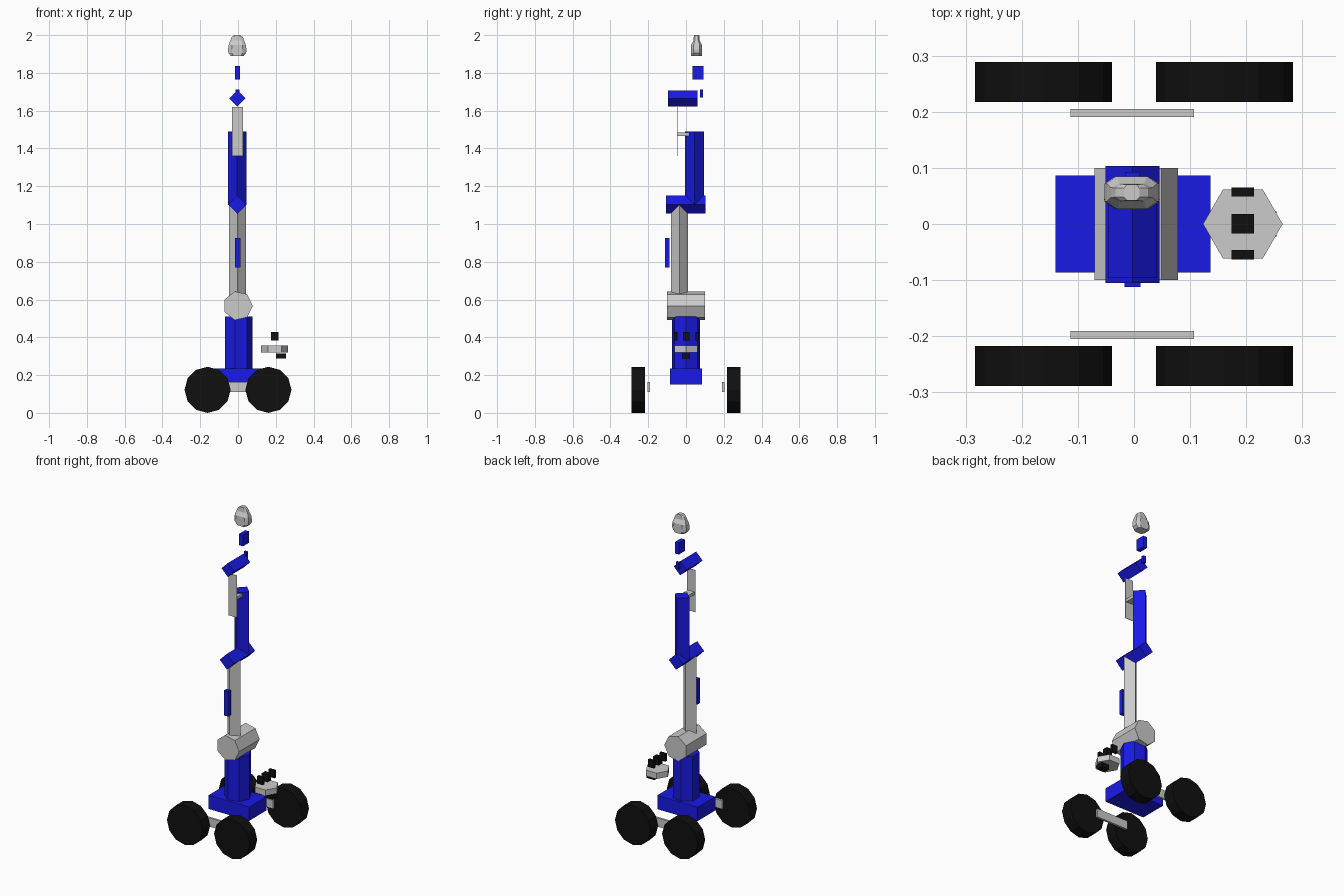
import bpy, bmesh, math
from mathutils import Matrix

if "Cube" in bpy.data.objects:
    bpy.data.objects.remove(bpy.data.objects["Cube"])


def mat(name, col):
    m = bpy.data.materials.new(name)
    m.diffuse_color = (*col, 1)
    m.use_nodes = True
    m.node_tree.nodes["Principled BSDF"].inputs["Base Color"].default_value = m.diffuse_color
    return m


BLUE = mat("blue_paint", (0.01, 0.01, 0.8))
BLACK = mat("black_rubber", (0.005, 0.005, 0.005))


def finish(bm, name, material):
    bmesh.ops.recalc_face_normals(bm, faces=bm.faces)
    me = bpy.data.meshes.new(name)
    bm.to_mesh(me)
    bm.free()
    ob = bpy.data.objects.new(name, me)
    bpy.context.collection.objects.link(ob)
    if material:
        me.materials.append(material)
    return ob


def box(name, xr, yr, zr, material=None):
    bm = bmesh.new()
    size = [r[1] - r[0] for r in (xr, yr, zr)]
    mid = [(r[0] + r[1]) / 2 for r in (xr, yr, zr)]
    bmesh.ops.create_cube(bm, size=1, matrix=Matrix.Translation(mid) @ Matrix.Diagonal((*size, 1)))
    return finish(bm, name, material)


def prism(name, n, r, centre, span, axis='Z', material=None):
    """n-sided prism with a corner on +x; centre = (x, y) for Z axis or (x, z) for Y axis"""
    bm = bmesh.new()
    rings = []
    for h in span:
        ring = []
        for i in range(n):
            a = 2 * math.pi * i / n
            u, v = centre[0] + r * math.cos(a), centre[1] + r * math.sin(a)
            ring.append(bm.verts.new((u, v, h) if axis == 'Z' else (u, h, v)))
        rings.append(ring)
        bm.faces.new(ring)
    for i in range(n):
        j = (i + 1) % n
        bm.faces.new((rings[0][i], rings[0][j], rings[1][j], rings[1][i]))
    return finish(bm, name, material)


# Wheels and side rails
for side, s in (("front", -1), ("back", 1)):
    for end, x in (("left", -0.161), ("right", 0.161)):
        prism(f"wheel_{side}_{end}", 12, 0.122, (x, 0.122),
              (s * 0.217, s * 0.289), 'Y', BLACK)
    ys = sorted((s * 0.191, s * 0.205))
    box(f"side_rail_{side}", (-0.113, 0.107), ys, (0.11, 0.163))

# Chassis, column and shoulder drum
box("chassis", (-0.14, 0.136), (-0.086, 0.086), (0.15, 0.235), BLUE)
prism("column", 7, 0.077, (0, 0), (0.2, 0.51), 'Z', BLUE)
prism("shoulder_drum", 7, 0.078, (0, 0.567), (-0.1, 0.1), 'Y')

# Lower arm with its cover, elbow, upper arm
prism("lower_arm", 4, 0.045, (-0.003, -0.035), (0.6, 1.1))
box("lower_arm_cover", (-0.017, 0.012), (-0.112, -0.087), (0.77, 0.925), BLUE)
prism("elbow", 4, 0.048, (-0.003, 1.103), (-0.105, 0.103), 'Y', BLUE)
prism("upper_arm", 4, 0.05, (-0.004, 0.044), (1.1, 1.49), 'Z', BLUE)

# Thin forearm plate and the strut holding it
box("forearm_plate", (-0.032, 0.026), (-0.047, -0.045), (1.36, 1.62))
box("plate_strut", (-0.025, 0.02), (-0.045, 0.015), (1.466, 1.484))

# Wrist parts
prism("wrist", 4, 0.043, (-0.003, 1.665), (-0.095, 0.062), 'Y', BLUE)
box("wrist_pin", (-0.013, 0.007), (0.075, 0.09), (1.67, 1.712), BLUE)
box("wrist_link", (-0.016, 0.01), (0.035, 0.093), (1.765, 1.836), BLUE)

# Tool head: stacked eight-sided sections (z, half width, half depth)
bm = bmesh.new()
prev = None
for z, hx, hy in ((1.89, 0.034, 0.029), (1.905, 0.047, 0.029), (1.925, 0.049, 0.029),
                  (1.948, 0.045, 0.029), (1.972, 0.037, 0.016), (1.99, 0.029, 0.015), (2.0, 0.014, 0.014)):
    pts = [(1, .55), (.6, 1), (-.6, 1), (-1, .55), (-1, -.55), (-.6, -1), (.6, -1), (1, -.55)]
    ring = [bm.verts.new((-0.004 + hx * a, 0.056 + hy * b, z)) for a, b in pts]
    if prev:
        for i in range(8):
            j = (i + 1) % 8
            bm.faces.new((prev[i], prev[j], ring[j], ring[i]))
    else:
        bm.faces.new(ring)
    prev = ring
bm.faces.new(prev)
finish(bm, "tool_head", None)

# Side sensor: hexagonal tray with black blocks
prism("sensor_tray", 6, 0.071, (0.194, 0), (0.32, 0.356))
for i, yr in enumerate(((-0.063, -0.046), (-0.017, 0.018), (0.049, 0.065))):
    box(f"sensor_block_{i + 1}", (0.174, 0.214), yr, (0.382, 0.428), BLACK)
box("sensor_under_block", (0.2, 0.254), (-0.022, 0.022), (0.287, 0.315), BLACK)
